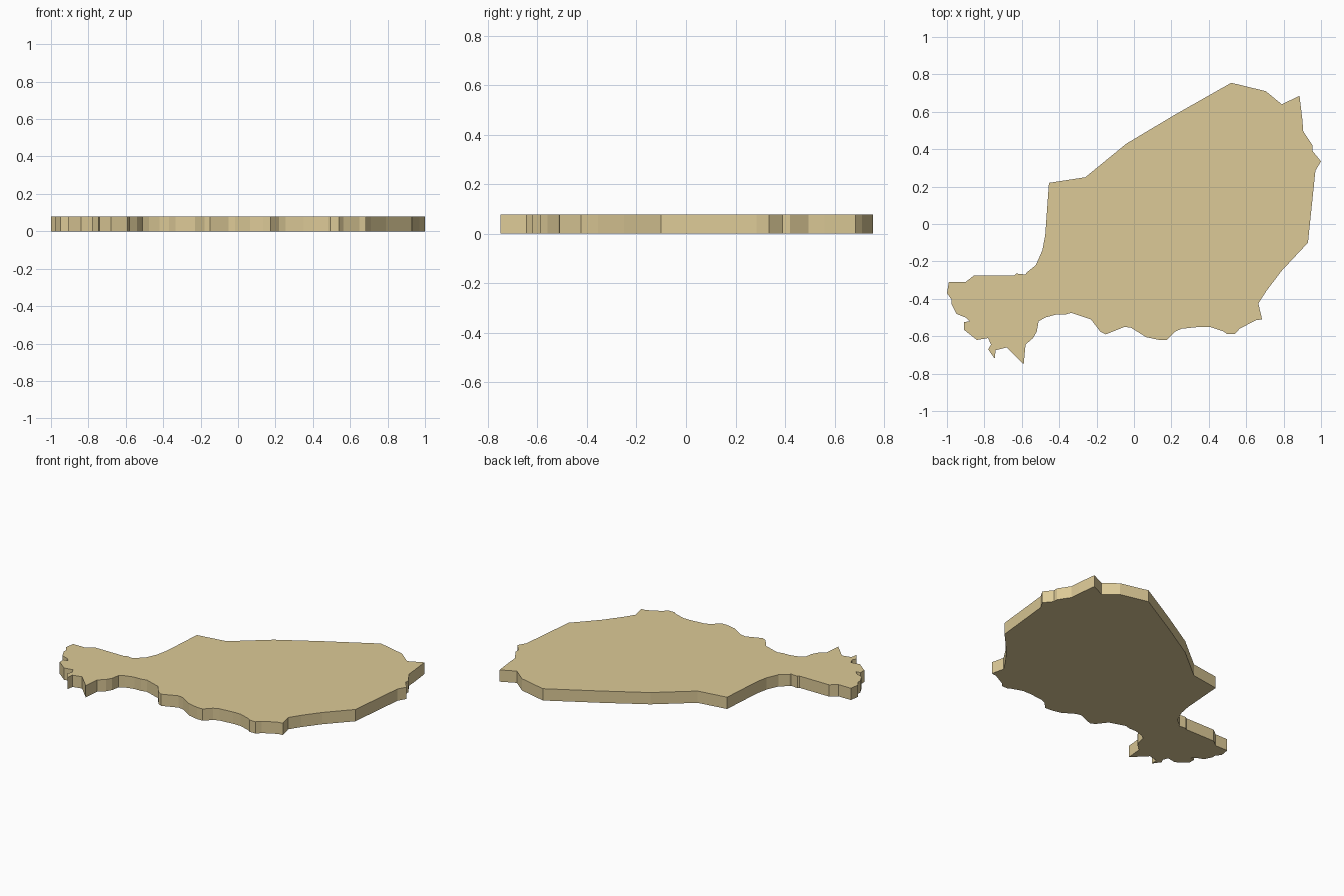
import bpy, bmesh

THICKNESS = 0.078

# Outline seen from above, clockwise from the northern tip
outline = [
    (0.52, 0.755), (0.705, 0.71), (0.79, 0.64), (0.885, 0.685), (0.90, 0.56),
    (0.905, 0.495), (0.955, 0.42), (0.955, 0.39), (1.0, 0.335), (0.97, 0.285),
    (0.93, -0.10), (0.79, -0.25), (0.71, -0.355), (0.665, -0.425),
    # southern edge
    (0.685, -0.51), (0.65, -0.515), (0.565, -0.56), (0.54, -0.587),
    (0.495, -0.587), (0.48, -0.575), (0.405, -0.55), (0.35, -0.55),
    (0.255, -0.56), (0.22, -0.575), (0.175, -0.62), (0.135, -0.62),
    (0.065, -0.605), (-0.015, -0.555), (-0.05, -0.55), (-0.15, -0.59),
    (-0.18, -0.575), (-0.23, -0.51), (-0.335, -0.475), (-0.37, -0.485),
    (-0.42, -0.485), (-0.475, -0.50), (-0.51, -0.52), (-0.52, -0.575),
    (-0.54, -0.61), (-0.58, -0.645), (-0.59, -0.75),
    # western lobe
    (-0.68, -0.66), (-0.74, -0.675), (-0.745, -0.72), (-0.78, -0.67),
    (-0.765, -0.645), (-0.78, -0.61), (-0.84, -0.62), (-0.91, -0.565),
    (-0.91, -0.525), (-0.88, -0.52), (-0.90, -0.50), (-0.95, -0.48),
    (-0.975, -0.43), (-0.975, -0.405), (-1.0, -0.37), (-0.99, -0.31),
    (-0.90, -0.31), (-0.855, -0.275), (-0.64, -0.275), (-0.63, -0.265),
    (-0.58, -0.27), (-0.575, -0.26), (-0.525, -0.22), (-0.49, -0.14),
    (-0.475, -0.06), (-0.455, 0.22), (-0.26, 0.25), (-0.04, 0.43), (0.22, 0.585),
]

# Flat plate: fill the outline, then extrude it upward
bm = bmesh.new()
base = bm.faces.new([bm.verts.new((x, y, 0)) for x, y in outline])
top = bmesh.ops.extrude_face_region(bm, geom=[base], use_keep_orig=True)
bmesh.ops.translate(bm, vec=(0, 0, THICKNESS),
                    verts=[v for v in top["geom"] if isinstance(v, bmesh.types.BMVert)])
bmesh.ops.recalc_face_normals(bm, faces=bm.faces)
bmesh.ops.triangulate(bm, faces=[f for f in bm.faces if len(f.verts) > 4])

mesh = bpy.data.meshes.new("map_plate")
bm.to_mesh(mesh)
bm.free()
plate = bpy.data.objects.new("map_plate", mesh)
bpy.context.collection.objects.link(plate)

# Sand colour
sand = bpy.data.materials.new("sand")
sand.diffuse_color = (0.72, 0.59, 0.31, 1)
mesh.materials.append(sand)
